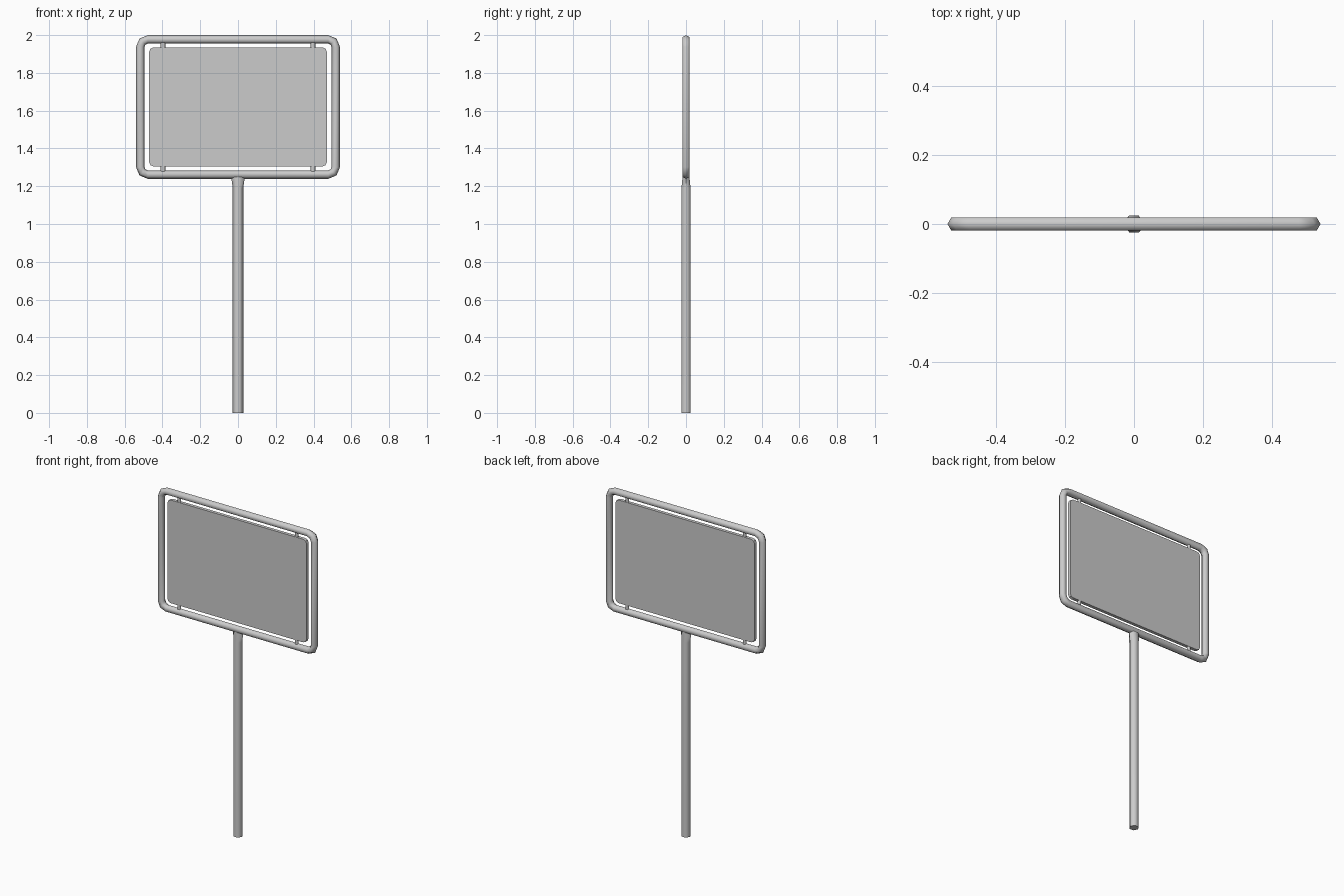
import bpy, bmesh, math
from mathutils import Vector

if "Cube" in bpy.data.objects:
    bpy.data.objects.remove(bpy.data.objects["Cube"])

SIDES = 6


def make_object(name, bm, smooth=True):
    bmesh.ops.recalc_face_normals(bm, faces=bm.faces)
    me = bpy.data.meshes.new(name)
    bm.to_mesh(me)
    bm.free()
    ob = bpy.data.objects.new(name, me)
    bpy.context.collection.objects.link(ob)
    if smooth:
        bpy.ops.object.select_all(action='DESELECT')
        ob.select_set(True)
        bpy.context.view_layer.objects.active = ob
        bpy.ops.object.shade_smooth_by_angle(angle=math.radians(70))
    return ob


def loft(name, rings, closed=False):
    """Skin a list of point rings; cap the ends unless closed."""
    bm = bmesh.new()
    vr = [[bm.verts.new(p) for p in r] for r in rings]
    n = len(vr[0])
    for i in range(len(vr) if closed else len(vr) - 1):
        a, b = vr[i], vr[(i + 1) % len(vr)]
        for j in range(n):
            k = (j + 1) % n
            bm.faces.new((a[j], a[k], b[k], b[j]))
    if not closed:
        bm.faces.new(vr[0])
        bm.faces.new(vr[-1])
    return make_object(name, bm)


def hex_ring(x, z, rx, ry):
    angles = [math.tau * i / SIDES for i in range(SIDES)]
    return [(x + rx * math.cos(a), ry * math.sin(a), z) for a in angles]


def rounded_rect(hx, z0, z1, r, seg):
    """Points (x, z) and outward directions round a rounded rectangle."""
    out = []
    corners = [(hx - r, z1 - r), (-hx + r, z1 - r), (-hx + r, z0 + r), (hx - r, z0 + r)]
    for q, (cx, cz) in enumerate(corners):
        for i in range(seg + 1):
            a = math.pi / 2 * (q + i / seg)
            d = Vector((math.cos(a), 0, math.sin(a)))
            out.append((Vector((cx, 0, cz)) + d * r, d))
    return out


# Tubular frame, hexagonal section with an edge facing outward
R = 0.0225
frame_rings = []
for p, d in rounded_rect(0.54 - R, 1.239 + R, 2.0 - R, 0.04, 2):
    frame_rings.append([p + d * R * math.cos(math.tau * i / SIDES)
                        + Vector((0, R * math.sin(math.tau * i / SIDES), 0))
                        for i in range(SIDES)])
loft("frame", frame_rings, closed=True)

# Post, with its top spread sideways to meet the frame
loft("post", [hex_ring(0, 0, 0.028, 0.028),
              hex_ring(0, 1.19, 0.028, 0.028),
              hex_ring(0, 1.25, 0.036, 0.021)])

# Sign panel with clipped corners
bm = bmesh.new()
outline = [p for p, d in rounded_rect(0.47, 1.305, 1.935, 0.022, 2)]
face = bm.faces.new([bm.verts.new(p + Vector((0, -0.01, 0))) for p in outline])
ext = bmesh.ops.extrude_face_region(bm, geom=[face])
bmesh.ops.translate(bm, vec=(0, 0.02, 0),
                    verts=[v for v in ext["geom"] if isinstance(v, bmesh.types.BMVert)])
make_object("sign_panel", bm, smooth=False)

# Four pegs holding the panel in the frame
for side, x in (("left", -0.397), ("right", 0.397)):
    for level, z0, z1 in (("lower", 1.265, 1.315), ("upper", 1.925, 1.975)):
        loft(f"{level}_{side}_peg", [hex_ring(x, z0, 0.0125, 0.0105),
                                     hex_ring(x, z1, 0.0125, 0.0105)])
